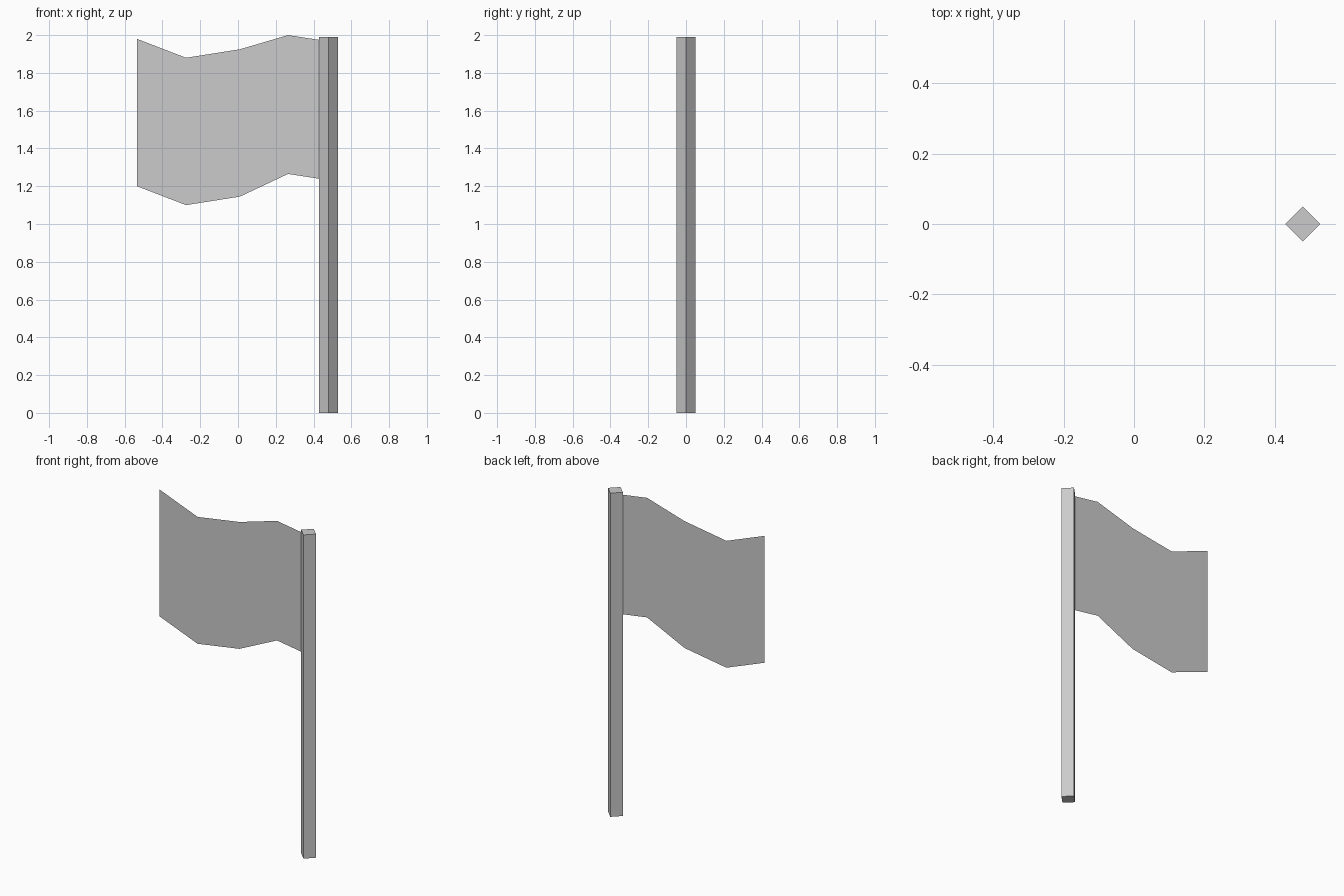
import bpy, bmesh, math

if "Cube" in bpy.data.objects:
    bpy.data.objects.remove(bpy.data.objects["Cube"])

# One plain grey for pole and cloth
grey = bpy.data.materials.new("light_grey")
grey.use_nodes = True
colour = (0.6, 0.6, 0.6, 1)
grey.diffuse_color = colour
grey.node_tree.nodes["Principled BSDF"].inputs["Base Color"].default_value = colour

POLE_X, POLE_R, POLE_H = 0.48, 0.05, 1.99


def add_object(name, bm):
    mesh = bpy.data.meshes.new(name)
    bm.to_mesh(mesh)
    bm.free()
    mesh.materials.append(grey)
    obj = bpy.data.objects.new(name, mesh)
    bpy.context.collection.objects.link(obj)
    return obj


# Square pole turned to show an edge at the front
bm = bmesh.new()
ring = [bm.verts.new((POLE_R * math.cos(i * math.pi / 2),
                      POLE_R * math.sin(i * math.pi / 2), 0)) for i in range(4)]
base = bm.faces.new(ring)
top = bmesh.ops.extrude_face_region(bm, geom=[base], use_keep_orig=True)["geom"]
bmesh.ops.translate(bm, vec=(0, 0, POLE_H),
                    verts=[v for v in top if isinstance(v, bmesh.types.BMVert)])
bmesh.ops.recalc_face_normals(bm, faces=bm.faces)
add_object("pole", bm).location.x = POLE_X

# Flat cloth with wavy edges: x, bottom z, top z of each column
columns = [(-0.535, 1.20, 1.98), (-0.275, 1.10, 1.88), (0.01, 1.145, 1.925),
           (0.265, 1.265, 2.0), (POLE_X, 1.232, 1.967)]
bm = bmesh.new()
pairs = [(bm.verts.new((x, 0, lo)), bm.verts.new((x, 0, hi))) for x, lo, hi in columns]
for (a, b), (c, d) in zip(pairs, pairs[1:]):
    bm.faces.new((a, c, d, b))
add_object("flag_cloth", bm)
